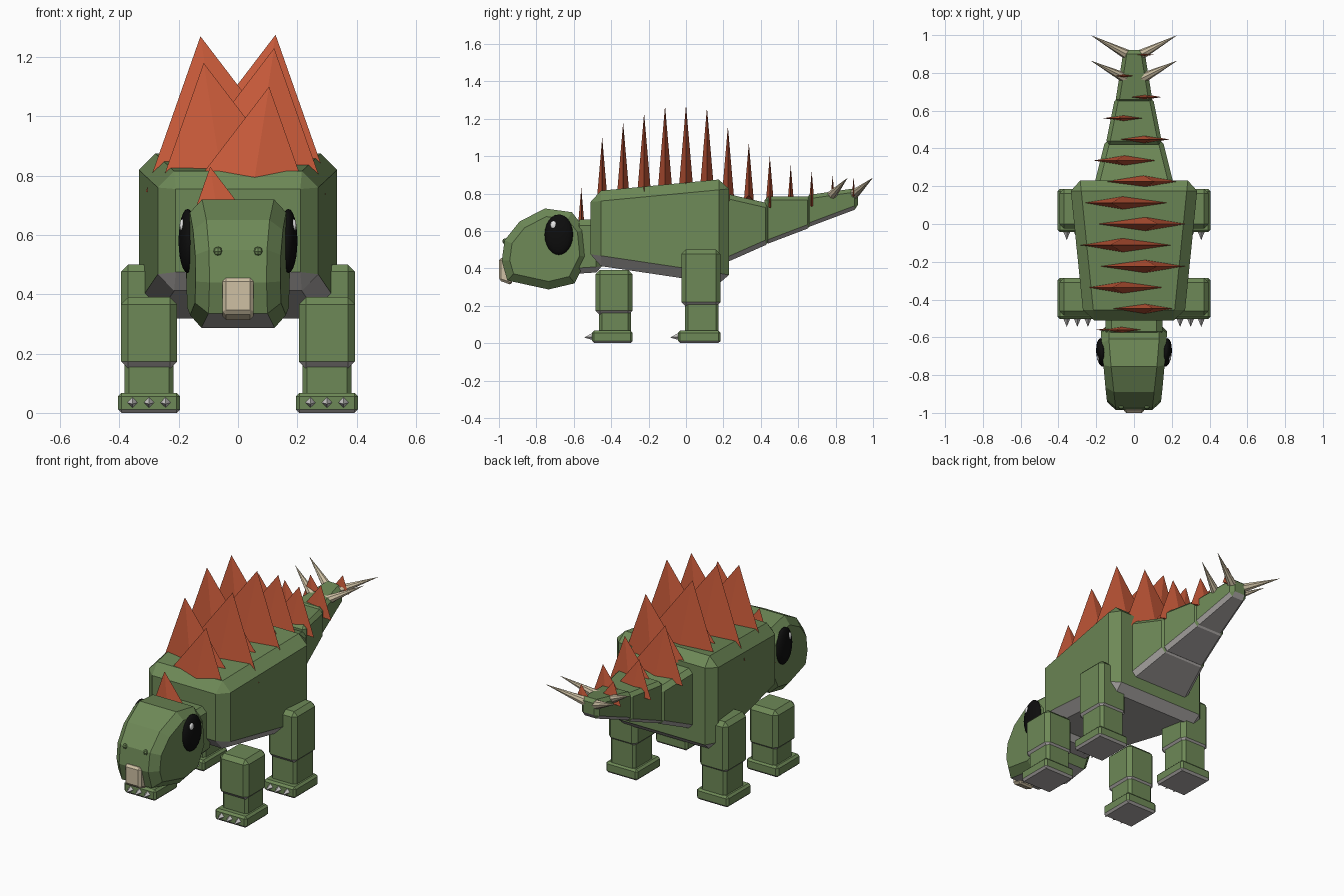
import bpy, bmesh, math
from mathutils import Matrix, Vector

cube = bpy.data.objects.get("Cube")
if cube:
    bpy.data.objects.remove(cube, do_unlink=True)


def material(name, rgb):
    m = bpy.data.materials.new(name)
    m.use_nodes = True
    m.diffuse_color = (*rgb, 1)
    m.node_tree.nodes["Principled BSDF"].inputs["Base Color"].default_value = (*rgb, 1)
    return m


GREEN = material("moss green", (0.155, 0.25, 0.095))
GREY = material("belly grey", (0.42, 0.40, 0.39))
ORANGE = material("plate orange", (0.62, 0.11, 0.045))
TAN = material("horn tan", (0.62, 0.53, 0.37))
CLAW = material("claw grey", (0.6, 0.59, 0.58))
BLACK = material("eye black", (0.004, 0.004, 0.004))
WHITE = material("eye glint", (0.8, 0.8, 0.8))


def finish(name, bm, mat, under=None, limit=-0.5):
    """Make an object; faces that point down can take a second colour."""
    bmesh.ops.recalc_face_normals(bm, faces=bm.faces)
    if under:
        for f in bm.faces:
            f.material_index = int(f.normal.z < limit)
    mesh = bpy.data.meshes.new(name)
    bm.to_mesh(mesh)
    bm.free()
    mesh.materials.append(mat)
    if under:
        mesh.materials.append(under)
    ob = bpy.data.objects.new(name, mesh)
    bpy.context.collection.objects.link(ob)
    return ob


def block(name, front, back, bevel, cx=0, mat=GREEN, under=GREY):
    """Tapered, chamfered box between two (y, half width, low, high) ends."""
    bm = bmesh.new()
    rings = []
    for y, w, low, high in (front, back):
        corners = ((-w, low), (w, low), (w, high), (-w, high))
        rings.append([bm.verts.new((cx + x, y, z)) for x, z in corners])
    a, b = rings
    bm.faces.new(a)
    bm.faces.new(b[::-1])
    for i in range(4):
        j = (i + 1) % 4
        bm.faces.new((a[i], b[i], b[j], a[j]))
    bmesh.ops.recalc_face_normals(bm, faces=bm.faces)
    bmesh.ops.bevel(bm, geom=bm.edges[:], offset=bevel, segments=1,
                    profile=0.5, affect='EDGES')
    return finish(name, bm, mat, under)


def spike(name, base, tip, radius, sides, mat):
    base, tip = Vector(base), Vector(tip)
    axis = tip - base
    bm = bmesh.new()
    spin = axis.to_track_quat('Z', 'Y').to_matrix().to_4x4()
    bmesh.ops.create_cone(bm, cap_ends=True, segments=sides, radius1=radius, radius2=0,
                          depth=axis.length,
                          matrix=Matrix.Translation((base + tip) / 2) @ spin)
    return finish(name, bm, mat)


def ball(name, centre, radii, mat, turn=0, detail=16):
    bm = bmesh.new()
    place = (Matrix.Translation(centre) @ Matrix.Rotation(turn, 4, 'Z')
             @ Matrix.Diagonal((*radii, 1)))
    bmesh.ops.create_uvsphere(bm, u_segments=detail, v_segments=detail // 2,
                              radius=1, matrix=place)
    return finish(name, bm, mat)


# Trunk and neck
block("body", (-0.51, 0.265, 0.42, 0.81), (0.23, 0.34, 0.31, 0.88), 0.055)
block("neck", (-0.6, 0.15, 0.37, 0.66), (-0.45, 0.15, 0.38, 0.66), 0.03)

# Tail in three overlapping segments
block("tail_base", (0.19, 0.215, 0.42, 0.805), (0.45, 0.15, 0.535, 0.745), 0.025)
block("tail_middle", (0.42, 0.15, 0.525, 0.785), (0.67, 0.1, 0.62, 0.785), 0.02)
block("tail_tip", (0.64, 0.1, 0.615, 0.79), (0.92, 0.055, 0.72, 0.83), 0.02)

# Head: a side outline given width that narrows toward the snout
outline = [(-0.985, 0.44), (-0.97, 0.55), (-0.89, 0.65), (-0.755, 0.72), (-0.61, 0.7),
           (-0.54, 0.61), (-0.525, 0.46), (-0.595, 0.32), (-0.735, 0.287), (-0.955, 0.335)]
bm = bmesh.new()
sides = []
for s in (-1, 1):
    sides.append([bm.verts.new((s * (0.175 - 0.11 * max(0, -0.65 - y)), y, z))
                  for y, z in outline])
left, right = sides
caps = [bm.faces.new(left), bm.faces.new(right[::-1])]
for i in range(len(outline)):
    j = (i + 1) % len(outline)
    bm.faces.new((left[i], right[i], right[j], left[j]))
bmesh.ops.recalc_face_normals(bm, faces=bm.faces)
rim = [e for f in caps for e in f.edges]
bmesh.ops.bevel(bm, geom=rim, offset=0.042, segments=1, profile=0.5, affect='EDGES')
finish("head", bm, GREEN, GREY, -0.75)

# Beak
block("beak", (-1.0, 0.053, 0.335, 0.455), (-0.93, 0.053, 0.31, 0.455), 0.012,
      mat=TAN, under=None)

# Eyes and nostrils
for s, side in ((1, "left"), (-1, "right")):
    eye = ball(side + "_eye", (s * 0.17, -0.68, 0.58), (0.03, 0.076, 0.108), BLACK,
               -s * 0.08, 24)
    glint = ball(side + "_eye_glint", (s * 0.188, -0.708, 0.632), (0.009, 0.017, 0.022),
                 WHITE, 0, 12)
    for ob in (eye, glint):
        ob.data.shade_smooth()
    ball(side + "_nostril", (s * 0.068, -0.968, 0.545), (0.016, 0.014, 0.016), GREEN, 0, 8)

# Legs: thigh, shin, foot and three claws each
# (name, thigh front, thigh back, knee height, thigh top)
legs = (("front", -0.485, -0.285, 0.15, 0.39), ("back", -0.025, 0.185, 0.195, 0.5))
for s, side in ((1, "left"), (-1, "right")):
    for pos, y0, y1, knee, top in legs:
        name = side + "_" + pos
        cx = s * 0.3
        block(name + "_thigh", (y0, 0.095, knee, top), (y1, 0.095, knee, top), 0.024, cx)
        shin = (0.083, 0.04, knee + 0.04)
        block(name + "_shin", (y0 + 0.02, *shin), (y1 - 0.01, *shin), 0.015, cx)
        foot = (0.105, 0, 0.067)
        block(name + "_foot", (y0 - 0.018, *foot), (y1, *foot), 0.012, cx)
        for k in (-1, 0, 1):
            x = cx + k * 0.056
            spike(f"{name}_claw_{k + 2}", (x, y0 - 0.014, 0.035),
                  (x, y0 - 0.06, 0.03), 0.019, 4, CLAW)

# Back plates: thin four-sided pyramids leaning alternately right and left
plates = [(0.83, 0.28), (1.1, 0.35), (1.18, 0.42), (1.23, 0.46), (1.27, 0.49),
          (1.275, 0.49), (1.26, 0.46), (1.16, 0.38), (1.07, 0.31), (1.0, 0.26),
          (0.95, 0.21), (0.92, 0.18), (0.9, 0.13), (0.89, 0.1)]
lean = math.radians(9)
for i, (tip, height) in enumerate(plates):
    s = 1 if i % 2 else -1
    base = Vector((s * 0.05, -0.56 + i * 0.112, tip - height * math.cos(lean)))
    bm = bmesh.new()
    place = (Matrix.Translation(base) @ Matrix.Rotation(s * lean, 4, 'Y')
             @ Matrix.Diagonal((0.54 * height, 0.085 * height, height, 1)))
    ring = [bm.verts.new(place @ Vector(p))
            for p in ((1, 0, 0), (0, 1, 0), (-1, 0, 0), (0, -1, 0))]
    peak = bm.verts.new(place @ Vector((0, 0, 1)))
    bm.faces.new(ring[::-1])
    for k in range(4):
        bm.faces.new((ring[k], ring[(k + 1) % 4], peak))
    finish(f"back_plate_{i + 1}", bm, ORANGE)

# Tail spikes
for s, side in ((1, "left"), (-1, "right")):
    spike(side + "_tail_spike_inner", (s * 0.03, 0.765, 0.775), (s * 0.23, 0.865, 0.885),
          0.03, 8, TAN)
    spike(side + "_tail_spike_outer", (s * 0.015, 0.885, 0.785), (s * 0.23, 1.0, 0.885),
          0.03, 8, TAN)
